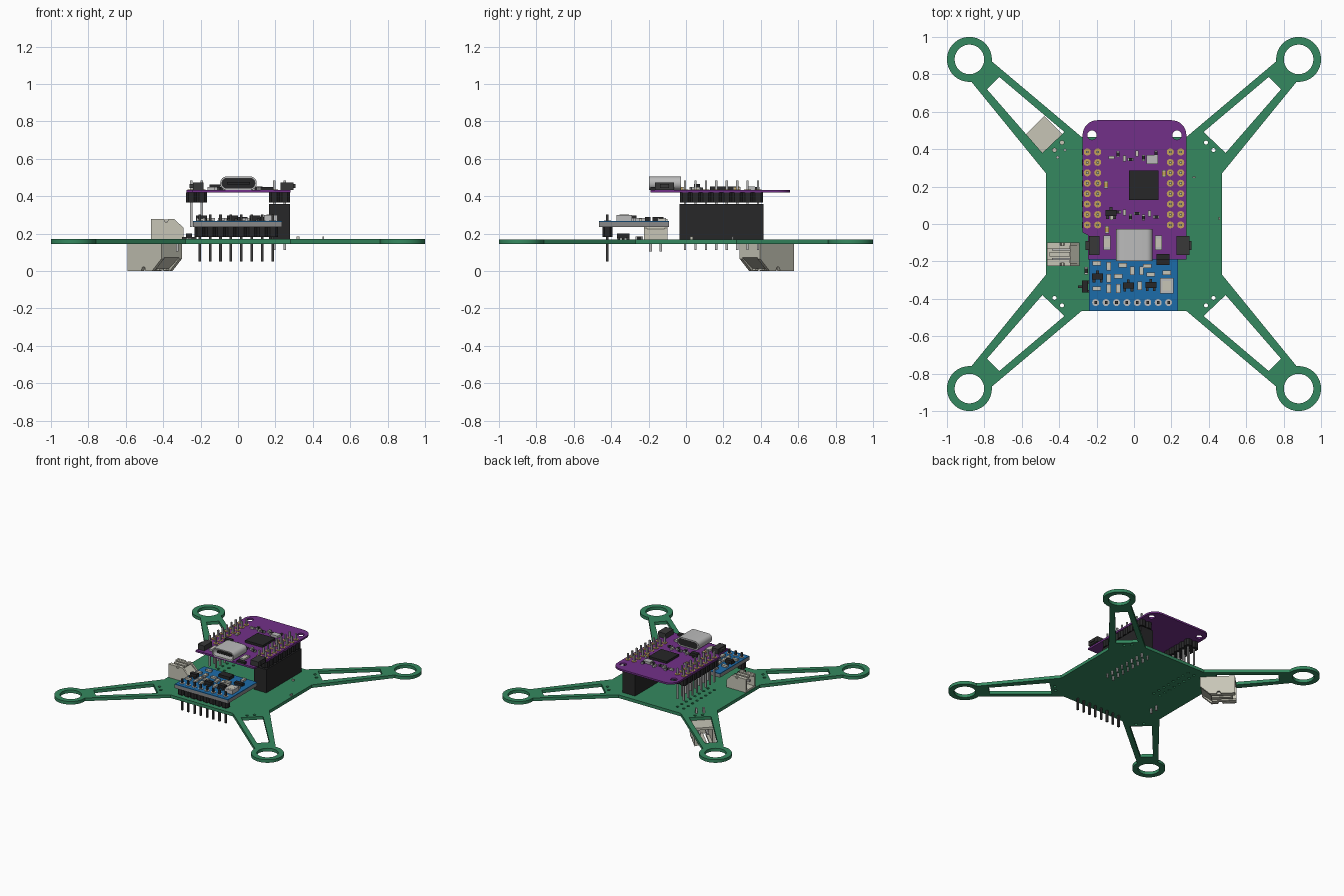
import bpy, bmesh, math, random
from mathutils import Matrix, Vector

if "Cube" in bpy.data.objects:
    bpy.data.objects.remove(bpy.data.objects["Cube"])

random.seed(4)
PI = math.pi
COL = dict(green=(.035, .25, .115), purple=(.17, .03, .25), blue=(.012, .15, .40), black=(.02, .02, .021),
           beige=(.57, .56, .47), silver=(.5, .5, .5), gold=(.55, .36, .1), grey=(.25, .25, .25),
           dark=(.04, .04, .04))
MATS = {}
for k, c in COL.items():
    MATS[k] = bpy.data.materials.new(k)
    MATS[k].diffuse_color = (*c, 1)


def T(x, y, z):
    return Matrix.Translation((x, y, z))


def finish(bm, name, mat):
    bmesh.ops.recalc_face_normals(bm, faces=bm.faces)
    me = bpy.data.meshes.new(name)
    bm.to_mesh(me)
    bm.free()
    ob = bpy.data.objects.new(name, me)
    bpy.context.collection.objects.link(ob)
    me.materials.append(MATS[mat])
    return ob


def prism(bm, pts, z0, z1, M=Matrix()):
    lo = [bm.verts.new(M @ Vector((x, y, z0))) for x, y in pts]
    hi = [bm.verts.new(M @ Vector((x, y, z1))) for x, y in pts]
    bm.faces.new(lo[::-1])
    bm.faces.new(hi)
    for i in range(len(pts)):
        j = (i + 1) % len(pts)
        bm.faces.new((lo[i], lo[j], hi[j], hi[i]))


def box(bm, x0, x1, y0, y1, z0, z1, M=Matrix()):
    prism(bm, [(x0, y0), (x1, y0), (x1, y1), (x0, y1)], z0, z1, M)


def cbox(bm, x, y, sx, sy, z0, z1):
    box(bm, x - sx / 2, x + sx / 2, y - sy / 2, y + sy / 2, z0, z1)


def arc(x, y, r, a0, a1, n):
    return [(x + r * math.cos(a0 + (a1 - a0) * i / n), y + r * math.sin(a0 + (a1 - a0) * i / n))
            for i in range(n + 1)]


def circle(x, y, r, n=12):
    return arc(x, y, r, 0, 2 * PI, n)[:-1]


def rounded(x0, x1, y0, y1, r, n=6):
    return (arc(x1 - r, y1 - r, r, 0, PI / 2, n) + arc(x0 + r, y1 - r, r, PI / 2, PI, n)
            + arc(x0 + r, y0 + r, r, PI, 1.5 * PI, n) + arc(x1 - r, y0 + r, r, 1.5 * PI, 2 * PI, n))


def sheet(name, loops, z0, z1, mat, M=Matrix()):
    """Flat outline with holes, given thickness."""
    cu = bpy.data.curves.new(name, 'CURVE')
    cu.dimensions, cu.fill_mode, cu.extrude = '2D', 'BOTH', (z1 - z0) / 2
    for pts in loops:
        s = cu.splines.new('POLY')
        s.points.add(len(pts) - 1)
        s.use_cyclic_u = True
        for p, q in zip(s.points, pts):
            p.co = (q[0], q[1], 0, 1)
    ob = bpy.data.objects.new(name, cu)
    bpy.context.collection.objects.link(ob)
    bpy.ops.object.select_all(action='DESELECT')
    ob.select_set(True)
    bpy.context.view_layer.objects.active = ob
    bpy.ops.object.convert(target='MESH')
    ob = bpy.context.view_layer.objects.active
    bm = bmesh.new()
    bm.from_mesh(ob.data)
    bmesh.ops.remove_doubles(bm, verts=bm.verts, dist=1e-5)
    bmesh.ops.transform(bm, verts=bm.verts, matrix=M @ T(0, 0, (z0 + z1) / 2))
    bmesh.ops.recalc_face_normals(bm, faces=bm.faces)
    bm.to_mesh(ob.data)
    bm.free()
    ob.data.materials.clear()
    ob.data.materials.append(MATS[mat])
    return ob


ROWS = [-.005 + .0557 * i for i in range(8)]
PINX = [-.205 + .0557 * i for i in range(8)]
LEFT, RIGHT = (-.25, -.194), (.194, .25)

# Frame plate: one quarter outline turned around the four corners
quarter = [(.47, .27)] + arc(.88, .88, .12, math.radians(-95), math.radians(185), 44) + [(.28, .465)]
slot = [(.72, .786), (.786, .72), (.49, .38), (.372, .492)]
outline, holes = [], []
for sx, sy in ((1, 1), (-1, 1), (-1, -1), (1, -1)):
    q = [(x * sx, y * sy) for x, y in quarter]
    outline += q if sx * sy > 0 else q[::-1]
    holes.append(circle(.88 * sx, .88 * sy, .079, 48))
    holes.append([(x * sx, y * sy) for x, y in slot])
    holes += [circle(.385 * sx, .435 * sy, .011), circle(.425 * sx, .395 * sy, .011)]
holes += [circle(x, y, .011, 8) for x in LEFT for y in ROWS]
sheet("frame_plate", [outline] + holes, .145, .17, 'green')

# Controller board (purple)
board = ([(-.245, -.19), (.28, -.19)] + arc(.2, .475, .08, 0, PI / 2, 8)
         + arc(-.195, .475, .08, PI / 2, PI, 8) + [(-.275, -.045), (-.245, -.06)])
sheet("controller_board", [board, circle(-.225, .475, .025, 20), circle(.23, .475, .025, 20)],
      .42, .434, 'purple')

# Sensor board: grey core with blue top
bm = bmesh.new()
box(bm, -.24, .235, -.465, -.09, .235, .262)
finish(bm, "sensor_board_core", 'grey')
holes = [circle(x, -.42, .011, 8) for x in PINX]
sheet("sensor_board_top", [[(-.24, -.465), (.235, -.465), (.235, -.09), (-.24, -.09)]] + holes,
      .262, .268, 'blue')

# Header plastic made of eight-sided segments
def segment(bm, x, y, sx, sy, z0, z1, c=.013):
    a, b = sx / 2, sy / 2
    prism(bm, [(x + a, y - b + c), (x + a, y + b - c), (x + a - c, y + b), (x - a + c, y + b), (x - a, y + b - c),
               (x - a, y - b + c), (x - a + c, y - b), (x + a - c, y - b)], z0, z1)


bm = bmesh.new()
for y in ROWS:
    for x in LEFT + RIGHT:
        segment(bm, x, y, .0557, .0557, .367, .42)
finish(bm, "controller_header_plastic", 'black')
bm = bmesh.new()
for x in PINX:
    segment(bm, x, -.42, .0557, .055, .183, .235)
finish(bm, "sensor_header_plastic", 'black')

# Tall socket under the right side of the controller
bm = bmesh.new()
box(bm, .166, .278, -.035, .413, .17, .358)
finish(bm, "header_socket", 'black')

# Pins and solder pads
bm = bmesh.new()
for y in ROWS:
    for x in LEFT:
        cbox(bm, x, y, .012, .012, .235, .483)
    for x in RIGHT:
        cbox(bm, x, y, .012, .012, .35, .483)
        cbox(bm, x, y, .012, .012, .112, .17)
finish(bm, "controller_pins", 'silver')
bm = bmesh.new()
for y in ROWS:
    for x in LEFT + RIGHT:
        prism(bm, circle(x, y, .019), .433, .437)
finish(bm, "controller_pads", 'gold')
bm = bmesh.new()
for x in PINX:
    cbox(bm, x, -.42, .014, .014, .05, .303)
finish(bm, "sensor_pins", 'dark')
bm = bmesh.new()
for x in PINX:
    prism(bm, circle(x, -.42, .019), .267, .271)
finish(bm, "sensor_pads", 'silver')


# Wire connectors: u points to the open end, height grows away from the plate
def connector(name, base, L, W, H):
    bm = bmesh.new()
    side = base @ Matrix.Rotation(PI / 2, 4, 'X')
    t = .13 * W
    prof = [(-L / 2, 0), (L / 2, 0), (L / 2, H), (.1 * L, H), (.06 * L, .85 * H), (0, .85 * H),
            (-.04 * L, H), (-.22 * L, H), (-L / 2, .55 * H)]
    for s in (-1, 1):
        v = s * (W / 2 - t / 2)
        prism(bm, prof, v - t / 2, v + t / 2, side)
    v = W / 2 - t
    box(bm, -L / 2, L / 2, -v, v, 0, .13 * H, base)
    prism(bm, [(-L / 2, .13 * H), (-.2 * L, .13 * H), (-.2 * L, .9 * H), (-L / 2, .5 * H)], -v, v, side)
    for s in (-1, 1):
        box(bm, .1 * L, L / 2, s * v - .14 * W, s * v + .14 * W, .87 * H, H, base) if W > .2 else \
            box(bm, -.2 * L, L / 2, min(s * v, s * .6 * v), max(s * v, s * .6 * v), .87 * H, .98 * H, base)
    box(bm, -.2 * L, .42 * L, -.1 * W, .1 * W, .87 * H, .98 * H, base)
    finish(bm, name, 'beige')
    bm = bmesh.new()
    for s in (-1, 1):
        v = s * .028
        box(bm, -.25 * L, .35 * L, v - .007, v + .007, .45 * H, .45 * H + .014, base)
        box(bm, -.34 * L, -.34 * L + .014, v - .007, v + .007, -.065, .45 * H, base)
    finish(bm, name + "_contacts", 'silver')


connector("battery_connector", T(-.378, -.162, .17) @ Matrix.Rotation(PI, 4, 'Z'), .175, .125, .108)
connector("motor_connector", T(-.445, .432, .145) @ Matrix.Rotation(.75 * PI, 4, 'Z') @ Matrix.Diagonal((1, 1, -1, 1)),
          .255, .155, .145)

# USB port: open shell, back wall and tongue
Y = T(0, -.028, 0) @ Matrix.Rotation(PI / 2, 4, 'X')
sheet("usb_shell", [rounded(-.095, .1, .434, .505, .033), rounded(-.085, .09, .443, .496, .025)], 0, .17, 'silver', Y)
bm = bmesh.new()
prism(bm, rounded(-.086, .091, .442, .497, .025), .002, .06, Y)
box(bm, -.06, .065, .462, .477, .05, .155, Y)
finish(bm, "usb_insert", 'black')

# Chips, switches and small parts
B = {k: bmesh.new() for k in ('black', 'silver', 'beige', 'gold', 'dark')}


def smd(x, y, z, kind='beige', turn=False, s=1):
    l, w = (.04 * s, .02 * s)
    a, b = (w, l) if turn else (l, w)
    cbox(B[kind], x, y, a * (1 if turn else .6), b * (.6 if turn else 1), z, z + .014)
    for e in (-.4, .4):
        dx, dy = (0, e * l) if turn else (e * l, 0)
        cbox(B['silver'], x + dx, y + dy, a * (1 if turn else .2), b * (.2 if turn else 1), z, z + .015)


def transistor(x, y, z):
    cbox(B['black'], x, y, .058, .032, z + .003, z + .03)
    for dx, dy in ((-.019, -.023), (.019, -.023), (0, .023)):
        cbox(B['dark'], x + dx, y + dy, .014, .018, z, z + .012)


PZ, BZ, FZ = .434, .268, .17
cbox(B['black'], .053, .207, .158, .157, PZ, .452)
cbox(B['silver'], .097, .345, .062, .046, PZ, .452)
for x, sx in ((-.213, .055), (.262, .07)):
    cbox(B['dark'], x, -.115, sx, .1, PZ, .474)
    cbox(B['dark'], x + math.copysign(.025, x), -.115, .04, .05, .445, .465)
for x in (-.145, .13):
    smd(x, -.1, PZ, 'beige', True, 1.9)
transistor(-.123, .06, PZ)
cbox(B['black'], .155, -.175, .07, .03, PZ, .45)
for x, y in ((-.145, -.03), (-.15, .21), (.16, .27)):
    smd(x, y, PZ, 'gold', True)
for i in range(16):
    smd(-.12 + .034 * (i % 8), (.375, .06)[i // 8] + random.uniform(-.03, .01), PZ,
        random.choice(('beige', 'black')), i % 3 != 0, .8)
for x, y in ((-.195, -.28), (-.03, -.33), (.09, -.325)):
    transistor(x, y, BZ)
cbox(B['silver'], .175, -.33, .07, .085, BZ, .3)
cbox(B['beige'], .175, -.33, .045, .05, .3, .301)
cbox(B['black'], .155, -.205, .07, .03, BZ, .288)
cbox(B['black'], 0, -.15, .1, .06, BZ, .29)
for x, y, t in ((-.2, -.21, 0), (-.2, -.345, 0), (-.135, -.225, 1), (-.135, -.29, 1), (-.135, -.345, 1),
                (-.085, -.345, 1), (-.085, -.28, 0), (-.01, -.25, 1), (.04, -.25, 1), (.07, -.225, 0),
                (.09, -.27, 0), (.175, -.26, 0), (.03, -.33, 1), (-.06, -.22, 0), (-.16, -.14, 0), (.14, -.13, 1)):
    smd(x, y, BZ, 'beige', bool(t), 1.15)
cbox(B['black'], -.262, -.335, .034, .065, FZ + .004, .202)
for x, y in ((-.235, -.31), (-.235, -.36), (-.287, -.335)):
    cbox(B['dark'], x, y, .025, .014, FZ, .182)
smd(-.255, -.25, FZ, 'black', True)
smd(.32, .25, FZ, 'beige', False, .4)
smd(.455, .03, FZ, 'beige', True, .4)
for k, name in (('black', "black_chips"), ('silver', "metal_parts_and_terminals"), ('beige', "capacitors"),
                ('gold', "gold_capacitors"), ('dark', "switches_and_leads")):
    finish(B[k], name, k)

# Smooth the round edges, keep corners sharp
bpy.ops.object.select_all(action='SELECT')
bpy.context.view_layer.objects.active = bpy.context.scene.objects[0]
bpy.ops.object.shade_smooth_by_angle(angle=math.radians(25))

for m in bpy.data.materials:
    if m.users and not m.is_grease_pencil:
        m.use_nodes = True
        m.node_tree.nodes["Principled BSDF"].inputs["Base Color"].default_value = m.diffuse_color
